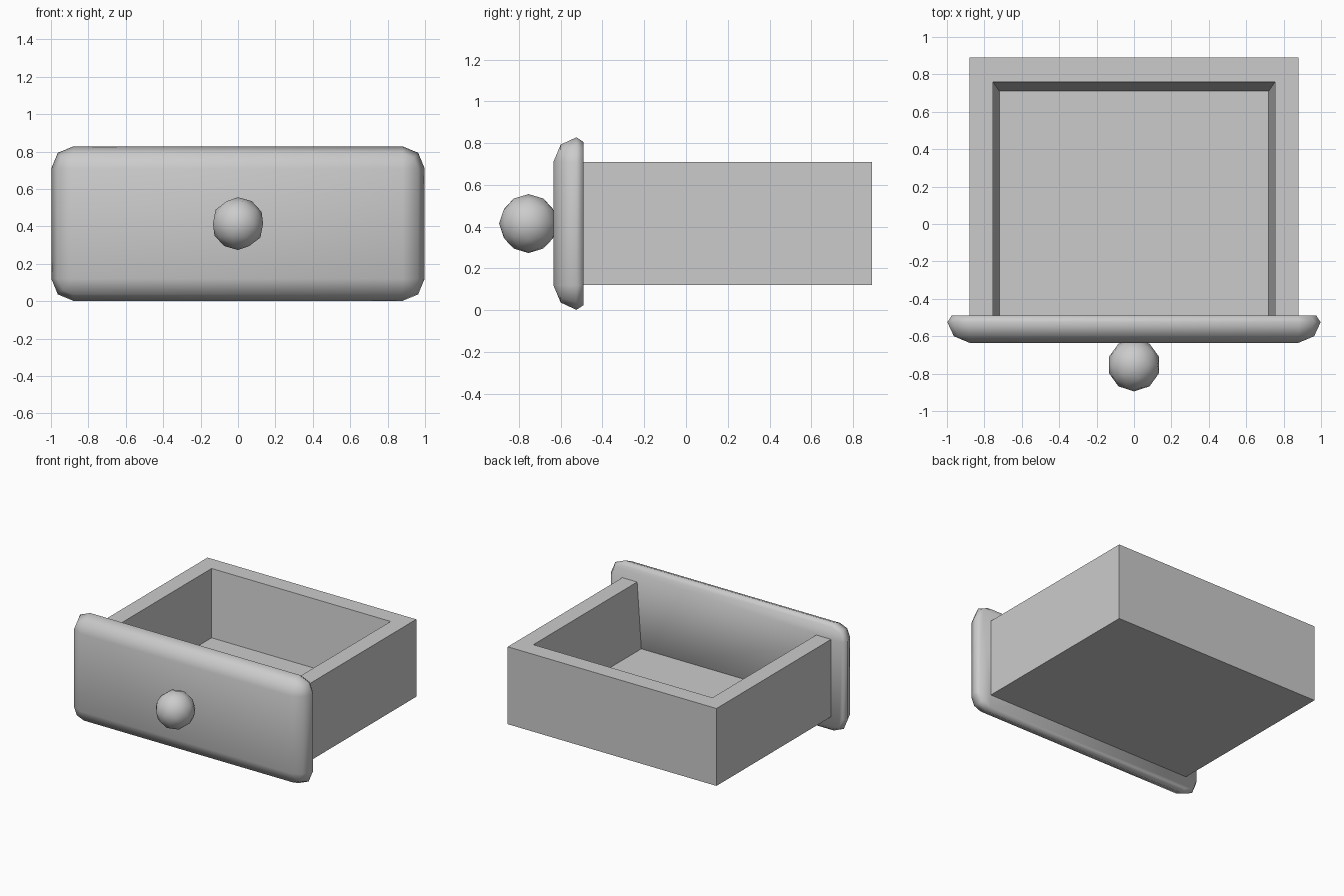
import bpy, bmesh
from math import cos, sin, pi

cube = bpy.data.objects.get("Cube")
if cube:
    bpy.data.objects.remove(cube, do_unlink=True)

GREY = (0.6, 0.6, 0.6, 1)
grey = bpy.data.materials.new("plain grey")
grey.use_nodes = True
grey.diffuse_color = GREY
grey.node_tree.nodes["Principled BSDF"].inputs["Base Color"].default_value = GREY

HALF, BACK, JOIN = 0.88, 0.89, -0.49   # tray half width, rear and front ends
LOW, HIGH = 0.12, 0.71                 # tray bottom and rim


def finish(name, bm, smooth):
    bmesh.ops.recalc_face_normals(bm, faces=bm.faces)
    for f in bm.faces:
        f.smooth = smooth
    mesh = bpy.data.meshes.new(name)
    bm.to_mesh(mesh)
    bm.free()
    mesh.materials.append(grey)
    obj = bpy.data.objects.new(name, mesh)
    bpy.context.collection.objects.link(obj)


# Front panel: rounded-rectangle rings stacked from front to back
def panel_ring(bm, y, radius):
    ring = []
    corners = [(HALF, HIGH), (-HALF, HIGH), (-HALF, LOW), (HALF, LOW)]
    for i, (x, z) in enumerate(corners):
        angles = [i * pi / 2 + k * pi / 4 for k in range(3)] if radius else [0]
        ring += [bm.verts.new((x + radius * cos(a), y, z + radius * sin(a))) for a in angles]
    return ring


bm = bmesh.new()
front = panel_ring(bm, -0.635, 0)
rings = [panel_ring(bm, y, r) for y, r in [(-0.6, 0.083), (-0.525, 0.118), (JOIN, 0.095)]]
bm.faces.new(front)
bm.faces.new(rings[-1])
for a, b in zip(rings, rings[1:]):
    for i in range(len(a)):
        j = (i + 1) % len(a)
        bm.faces.new((a[i], a[j], b[j], b[i]))
first = rings[0]
for i, v in enumerate(front):
    c = 3 * i
    bm.faces.new((v, first[c], first[c + 1]))
    bm.faces.new((v, first[c + 1], first[c + 2]))
    bm.faces.new((v, first[c + 2], first[(c + 3) % 12], front[(i + 1) % 4]))
finish("front_panel", bm, True)


# Tray: U-shaped walls with a sloping inside, a floor and an underside
def u_path(bm, x, y, z):
    return [bm.verts.new(p) for p in [(x, JOIN, z), (x, y, z), (-x, y, z), (-x, JOIN, z)]]


bm = bmesh.new()
under = u_path(bm, HALF, BACK, LOW)
outer = u_path(bm, HALF, BACK, HIGH)
inner = u_path(bm, 0.755, 0.76, HIGH)
floor = u_path(bm, 0.72, 0.71, 0.21)
for a, b in [(under, outer), (outer, inner), (inner, floor)]:
    for i in range(3):
        bm.faces.new((a[i], a[i + 1], b[i + 1], b[i]))
bm.faces.new(floor)
bm.faces.new(under)
bm.faces.new([p[0] for p in (under, outer, inner, floor)]
             + [p[3] for p in (floor, inner, outer, under)])
finish("drawer_tray", bm, False)

# Round pull knob
bm = bmesh.new()
bmesh.ops.create_icosphere(bm, subdivisions=2, radius=0.141)
bmesh.ops.translate(bm, verts=bm.verts, vec=(0, -0.754, 0.415))
finish("pull_knob", bm, True)
